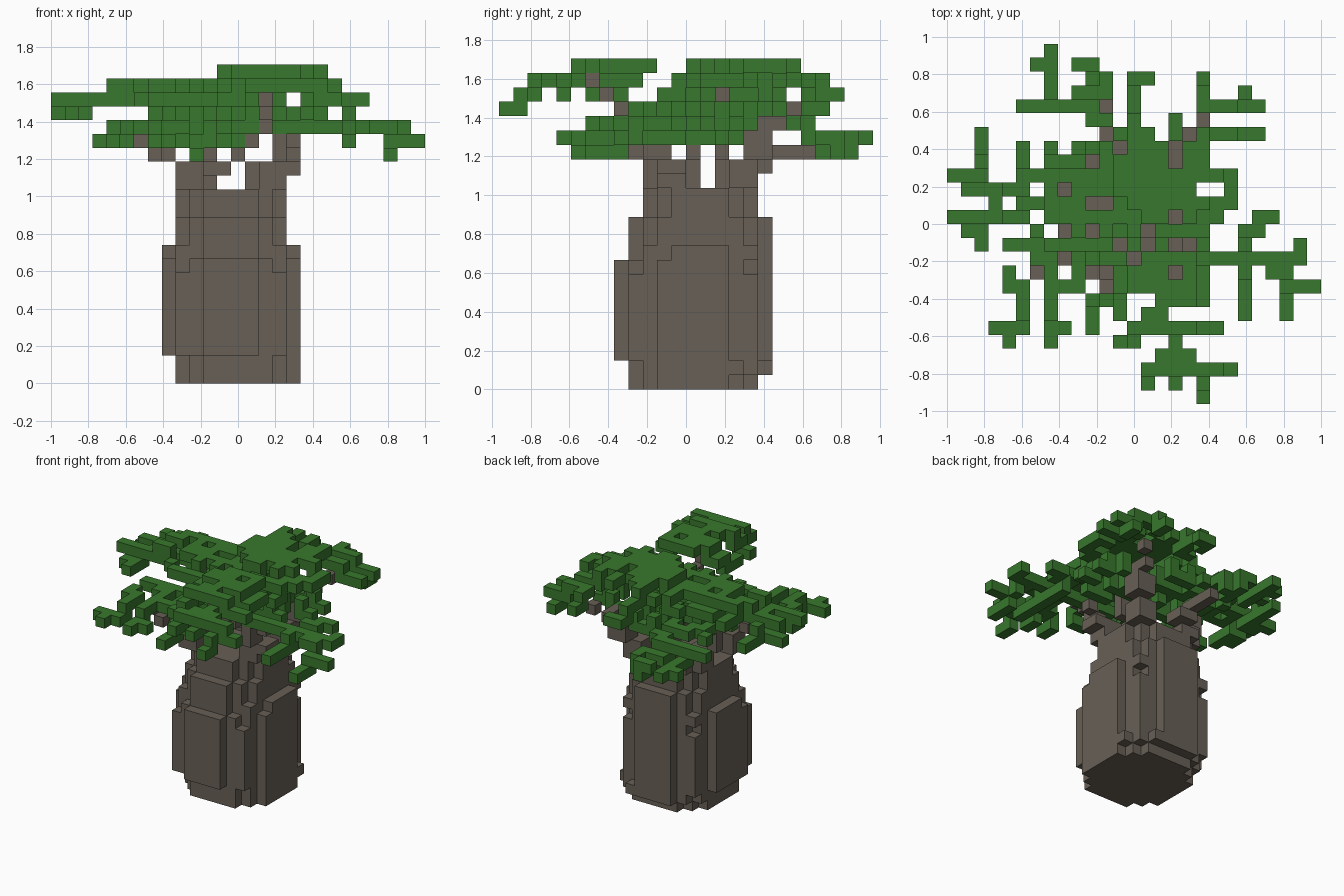
import bpy, bmesh
from mathutils import Vector

cube = bpy.data.objects.get("Cube")
if cube:
    bpy.data.objects.remove(cube, do_unlink=True)

UNIT = 2 / 27                      # edge of one block
ORIGIN = Vector((-1, -26 * UNIT / 2, 0))


def material(name, colour):
    mat = bpy.data.materials.new(name)
    mat.use_nodes = True
    mat.diffuse_color = (*colour, 1)
    shader = mat.node_tree.nodes["Principled BSDF"]
    shader.inputs["Base Color"].default_value = (*colour, 1)
    shader.inputs["Roughness"].default_value = 0.9
    return mat


bark = material("bark brown", (0.136, 0.116, 0.092))
leaf = material("leaf green", (0.040, 0.185, 0.026))
filled = set()                     # blocks already used by earlier parts


def build_blocks(name, cells, mat):
    """Skin a set of grid cells with only its outer faces."""
    cells = set(cells) - filled
    filled.update(cells)
    bm = bmesh.new()
    corners = {}

    def corner(p):
        key = tuple(p)
        if key not in corners:
            corners[key] = bm.verts.new(ORIGIN + Vector(key) * UNIT)
        return corners[key]

    for cell in cells:
        for axis in range(3):
            u, v = (axis + 1) % 3, (axis + 2) % 3
            for side in (0, 1):
                near = list(cell)
                near[axis] += 2 * side - 1
                if tuple(near) in cells:
                    continue
                ring = []
                for du, dv in ((0, 0), (1, 0), (1, 1), (0, 1)):
                    p = list(cell)
                    p[axis] += side
                    p[u] += du
                    p[v] += dv
                    ring.append(corner(p))
                bm.faces.new(ring if side else ring[::-1])
    mesh = bpy.data.meshes.new(name)
    bm.to_mesh(mesh)
    bm.free()
    mesh.materials.append(mat)
    obj = bpy.data.objects.new(name, mesh)
    bpy.context.collection.objects.link(obj)


# Swollen trunk: stacked rounded slabs (bottom, top, x from/to, y from/to)
def slab(z0, z1, x0, x1, y0, y1, power=2.3):
    cx, cy, rx, ry = (x0 + x1) / 2, (y0 + y1) / 2, (x1 - x0) / 2, (y1 - y0) / 2
    return {(x, y, z) for x in range(x0, x1) for y in range(y0, y1) for z in range(z0, z1)
            if (abs(x + .5 - cx) / rx) ** power + (abs(y + .5 - cy) / ry) ** power < 1}


trunk = (slab(0, 1, 9, 18, 9, 18) | slab(1, 2, 9, 18, 9, 19) | slab(2, 8, 8, 18, 8, 19)
         | slab(8, 9, 8, 18, 8, 19, 1.8) | slab(9, 10, 8, 18, 9, 19, 2)
         | slab(10, 12, 9, 17, 9, 19) | slab(12, 14, 9, 17, 10, 18, 2.6))
build_blocks("trunk", trunk, bark)


# Limbs: stepped lines of blocks, two blocks thick near the trunk
def limb(*points, thick_below=16):
    cells = set()
    for a, b in zip(points, points[1:]):
        a, b = Vector(a), Vector(b)
        steps = int(max(abs(c) for c in b - a))
        for i in range(steps + 1):
            x, y, z = (int(c + .5) for c in a.lerp(b, i / steps))
            wide = 2 if z < thick_below else 1
            cells |= {(x + i, y + j, z) for i in range(wide) for j in range(wide)}
    return cells


limbs = {
    "front_right_limb": limb((9, 10, 14), (8, 10, 16), (7, 9, 16), (6, 9, 17)),
    "front_limb": limb((15, 11, 14), (16, 10, 17), (15, 9, 18), (15, 6, 21)),
    "back_limb": limb((10, 16, 14), (11, 17, 15), (11, 18, 16), (11, 21, 16)),
    "back_left_limb": limb((15, 16, 14), (16, 17, 17), (18, 20, 19), thick_below=18),
    "left_limb": limb((15, 11, 14), (16, 11, 16), (17, 11, 17)),
    "right_limb": limb((9, 15, 14), (8, 15, 16), (8, 15, 20)),
    "middle_limb": limb((14, 13, 14), (13, 13, 16), (14, 12, 17), (14, 12, 20), thick_below=14),
}
for name, cells in limbs.items():
    build_blocks(name, cells, bark)


# Foliage: rows of leaf blocks (row counted from the back, first and last column),
# draped at a height given by a rule
def foliage(name, strips, height):
    tops = {(c, r): height(c, r) for r, a, b in strips for c in range(a, b + 1)}
    cells = set()
    for (c, r), top in tops.items():
        around = [tops.get(n, top) for n in ((c - 1, r), (c + 1, r), (c, r - 1), (c, r + 1))]
        low = min(around + [top])
        cells |= {(c, 25 - r, z) for z in range(low, top + 1)}
    build_blocks(name, cells, leaf)


def distance(c, r, c0, r0):
    return ((c - c0) ** 2 + (r - r0) ** 2) ** .5


# Two overlapping domes make the crown, the back left one taller
def crown_height(c, r):
    tall, low = distance(c, r, 15.5, 8.5), distance(c, r, 9, 11)
    return max(22 - (tall > 3.9) - (tall > 5.2) - (tall > 7), 21 - (low > 2.9) - (low > 4.5))


foliage("crown_foliage", [
    (6, 12, 14), (7, 10, 11), (7, 13, 15), (7, 17, 18), (8, 7, 9), (8, 11, 15), (8, 17, 18),
    (9, 7, 20), (10, 7, 7), (10, 9, 17), (10, 20, 20), (11, 6, 9), (11, 12, 20),
    (12, 7, 15), (12, 17, 19), (13, 6, 6), (13, 9, 9), (13, 11, 13), (13, 15, 18),
    (14, 7, 11), (14, 13, 13), (14, 15, 15), (14, 18, 18)], crown_height)

foliage("back_left_foliage", [
    (2, 13, 14), (3, 13, 13), (4, 13, 13), (5, 13, 13), (5, 16, 16), (6, 16, 16),
    (2, 18, 18), (3, 18, 18), (3, 21, 21), (4, 18, 22), (6, 18, 22)],
    lambda c, r: 22 - max((r < 5) + (r < 3), (c > 18) + (c > 20)) - (r == 3 and c == 21))

foliage("front_foliage", [
    (15, 14, 17), (16, 12, 15), (16, 17, 18), (17, 12, 18), (18, 15, 18), (19, 14, 15),
    (19, 12, 12), (18, 12, 12), (20, 13, 19), (21, 12, 13), (21, 16, 16), (22, 15, 17),
    (23, 14, 20), (24, 14, 14), (24, 16, 16), (24, 18, 18), (25, 18, 18)],
    lambda c, r: 22 - (r > 20 or c in (12, 18, 19)) - (r > 23 or c == 20)
    - (r > 24) - (c == 12 and r > 17))

foliage("right_foliage", [
    (6, 2, 2), (7, 2, 2), (8, 2, 2), (9, 0, 2), (10, 1, 5), (7, 5, 5), (8, 5, 5), (9, 5, 6),
    (11, 3, 3), (11, 5, 5), (12, 0, 5), (13, 1, 2), (14, 2, 2)],
    lambda c, r: 20 + (c > 3 and r in (9, 10, 12)) - (c < 3 and r in (6, 7, 9, 13, 14)))

foliage("front_right_foliage", [
    (14, 4, 8), (15, 6, 7), (15, 9, 12), (16, 4, 4), (16, 7, 7), (16, 9, 9), (17, 4, 5),
    (17, 7, 9), (18, 5, 5), (18, 7, 7), (18, 10, 11), (19, 7, 7), (19, 10, 10),
    (20, 3, 5), (20, 7, 8), (20, 10, 10), (19, 5, 5), (21, 4, 4), (21, 7, 7)],
    lambda c, r: 18 - (r > 19 or c == 10) - (c == 10 and r > 18))

foliage("left_foliage", [
    (12, 22, 23), (13, 21, 22), (14, 21, 21), (14, 25, 25), (15, 16, 25), (16, 21, 21),
    (16, 23, 24), (17, 21, 21), (17, 24, 26), (18, 21, 21), (18, 24, 24), (19, 21, 21),
    (19, 24, 24)],
    lambda c, r: 18 - (c > 25 or r > 16 or c == 21 and r == 14) - (c == 24 and r > 17))

foliage("back_foliage", [
    (0, 7, 7), (1, 6, 7), (1, 9, 10), (2, 7, 7), (2, 10, 11), (3, 7, 7), (3, 9, 11),
    (4, 5, 10), (5, 10, 11), (7, 7, 7), (7, 9, 11), (8, 8, 9), (8, 11, 11)],
    lambda c, r: 18 - (r < 4) - (r == 2 and c == 10))

# Lower leaf layer tucked beneath the crown
foliage("under_foliage", [
    (6, 12, 14), (8, 12, 14), (8, 17, 18), (9, 8, 9), (9, 12, 16), (9, 19, 20), (10, 13, 16),
    (11, 7, 9), (11, 13, 17), (11, 19, 20), (12, 8, 13), (13, 11, 13), (13, 16, 18),
    (15, 14, 16), (16, 13, 15)],
    lambda c, r: 19 - (c + r) % 2 - (c in (12, 13) and 9 < r < 13))
